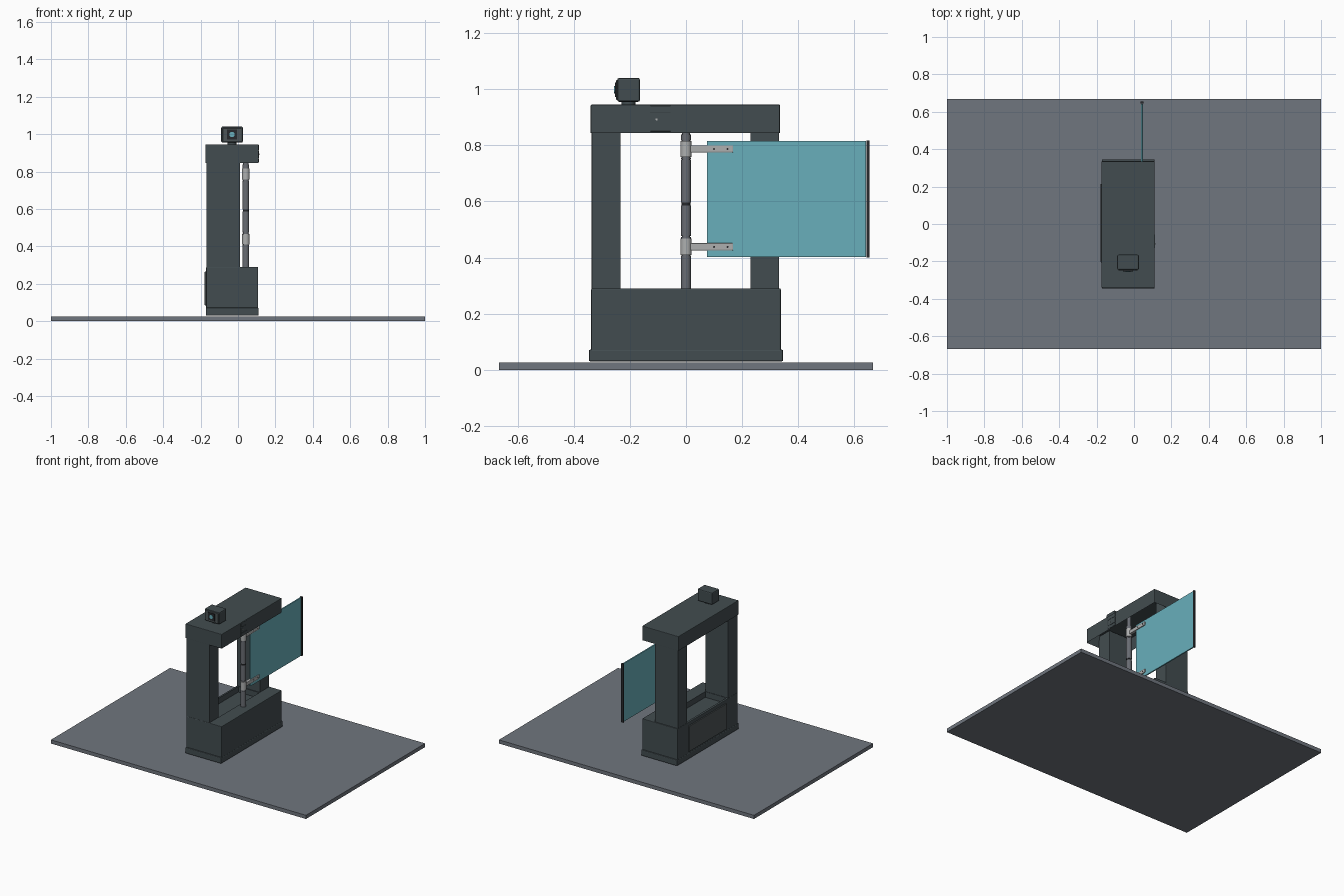
import bpy, bmesh
from math import pi
from mathutils import Matrix, Vector

cube = bpy.data.objects.get("Cube")
if cube:
    bpy.data.objects.remove(cube, do_unlink=True)


def material(name, r, g, b):
    m = bpy.data.materials.new(name)
    m.use_nodes = True
    m.diffuse_color = (r, g, b, 1)
    m.node_tree.nodes["Principled BSDF"].inputs["Base Color"].default_value = (r, g, b, 1)
    return m


FLOOR = material("floor grey", 0.16, 0.18, 0.21)
BODY = material("dark slate", 0.055, 0.073, 0.08)
PANEL = material("panel grey", 0.075, 0.09, 0.095)
BLACK = material("black", 0.02, 0.022, 0.025)
POLE = material("pole grey", 0.14, 0.15, 0.17)
METAL = material("light metal", 0.42, 0.43, 0.43)
GLASS = material("teal glass", 0.14, 0.43, 0.5)


def finish(name, bm, mat):
    mesh = bpy.data.meshes.new(name)
    bm.to_mesh(mesh)
    bm.free()
    mesh.materials.append(mat)
    ob = bpy.data.objects.new(name, mesh)
    bpy.context.collection.objects.link(ob)
    return ob


def box(name, mat, xs, ys, zs, bevel=0.0, hollow_below=0.0):
    """Box given by its extents, optionally bevelled or open underneath."""
    bm = bmesh.new()
    bmesh.ops.create_cube(bm, size=1)
    lo, hi = (Vector(p) for p in zip(xs, ys, zs))
    for v in bm.verts:
        v.co = Vector((lo[i] + (v.co[i] + 0.5) * (hi[i] - lo[i]) for i in range(3)))
    if hollow_below:
        bm.normal_update()
        under = min(bm.faces, key=lambda f: f.normal.z)
        bmesh.ops.inset_region(bm, faces=[under], thickness=hollow_below)
        bmesh.ops.translate(bm, verts=under.verts,
                            vec=(0, 0, hi.z - lo.z - hollow_below))
    ob = finish(name, bm, mat)
    if bevel:
        mod = ob.modifiers.new("soft edges", "BEVEL")
        mod.width, mod.segments = bevel, 2
    return ob


def cylinder(name, mat, centre, radius, length, axis="Z", sides=24):
    bm = bmesh.new()
    turn = {"Z": Matrix(), "X": Matrix.Rotation(pi / 2, 4, "Y"),
            "Y": Matrix.Rotation(pi / 2, 4, "X")}[axis]
    bmesh.ops.create_cone(bm, cap_ends=True, segments=sides, radius1=radius,
                          radius2=radius, depth=length,
                          matrix=Matrix.Translation(centre) @ turn)
    ob = finish(name, bm, mat)
    bpy.ops.object.select_all(action="DESELECT")
    ob.select_set(True)
    bpy.context.view_layer.objects.active = ob
    bpy.ops.object.shade_smooth_by_angle()
    return ob


# Floor slab
box("floor_slab", FLOOR, (-1, 1), (-0.667, 0.667), (0, 0.026))

# Base with a shallow tray between the columns
box("base_plinth", BODY, (-0.172, 0.11), (-0.346, 0.346), (0.03, 0.072), 0.005)
base = box("base_body", BODY, (-0.17, 0.108), (-0.338, 0.338), (0.06, 0.29), 0.004)
cutter = box("tray_cutter", BODY, (-0.155, 0.01), (-0.23, 0.225), (0.25, 0.35))
cutter.hide_render = True
cutter.hide_viewport = True
cut = base.modifiers.new("tray", "BOOLEAN")
cut.operation, cut.object = "DIFFERENCE", cutter
box("base_side_panel", PANEL, (-0.178, -0.165), (-0.205, 0.215), (0.085, 0.265), 0.002)

# Columns and the beam, which is open underneath
for name, ys in (("front_column", (-0.336, -0.233)), ("rear_column", (0.23, 0.332))):
    box(name, BODY, (-0.168, 0.01), ys, (0.25, 0.925), 0.002)
box("top_beam", BODY, (-0.175, 0.11), (-0.34, 0.335), (0.842, 0.945), 0.004, 0.015)

# Latch plates on the beam's side
for i, zs in enumerate(((0.85, 0.869), (0.872, 0.912), (0.915, 0.941))):
    box(f"latch_plate_{i + 1}", BODY, (0.105, 0.112), (-0.128, -0.055), zs, 0.001)
cylinder("latch_screw", METAL, (0.112, -0.105, 0.892), 0.004, 0.004, "X", 12)

# Hinge pole
PX = 0.042
cylinder("hinge_pole", POLE, (PX, 0, 0.59), 0.014, 0.68)
for name, z0, z1 in (("lower_sleeve", 0.28, 0.402), ("middle_sleeve", 0.476, 0.586),
                     ("upper_sleeve", 0.596, 0.75), ("top_sleeve", 0.822, 0.838)):
    cylinder(name, POLE, (PX, 0, (z0 + z1) / 2), 0.018, z1 - z0)
cylinder("middle_ring", BLACK, (PX, 0, 0.591), 0.016, 0.01)

# Hinge collars, arms and screws
for side, z in (("lower", 0.438), ("upper", 0.787)):
    cylinder(f"{side}_collar", METAL, (PX, 0, z), 0.02, 0.058)
    for dz in (-0.033, 0.033):
        cylinder(f"{side}_collar_ring", POLE, (PX, 0, z + dz), 0.017, 0.006)
    box(f"{side}_arm", METAL, (PX - 0.011, PX + 0.011), (0.015, 0.168),
        (z - 0.013, z + 0.013), 0.003)
    for y in (0.1, 0.148):
        cylinder(f"{side}_arm_screw", BLACK, (PX, y, z), 0.0035, 0.025, "X", 12)

# Glass door with a dark end strip
box("glass_door", GLASS, (PX - 0.005, PX + 0.005), (0.075, 0.642), (0.402, 0.815), 0.002)
box("door_edge_strip", BLACK, (PX - 0.008, PX + 0.008), (0.644, 0.654), (0.4, 0.817))

# Camera on its neck
CX, CZ = -0.032, 0.998
cylinder("camera_neck", BODY, (CX, -0.205, 0.95), 0.025, 0.03)
box("camera_body", BODY, (CX - 0.058, CX + 0.058), (-0.245, -0.164), (0.955, 1.04), 0.007)
box("camera_face", PANEL, (CX - 0.05, CX + 0.05), (-0.249, -0.24), (0.962, 1.032), 0.002)
box("lens_mount", BLACK, (CX - 0.026, CX + 0.026), (-0.253, -0.245), (CZ - 0.026, CZ + 0.026))
cylinder("lens", GLASS, (CX, -0.252, CZ), 0.014, 0.008, "Y")
